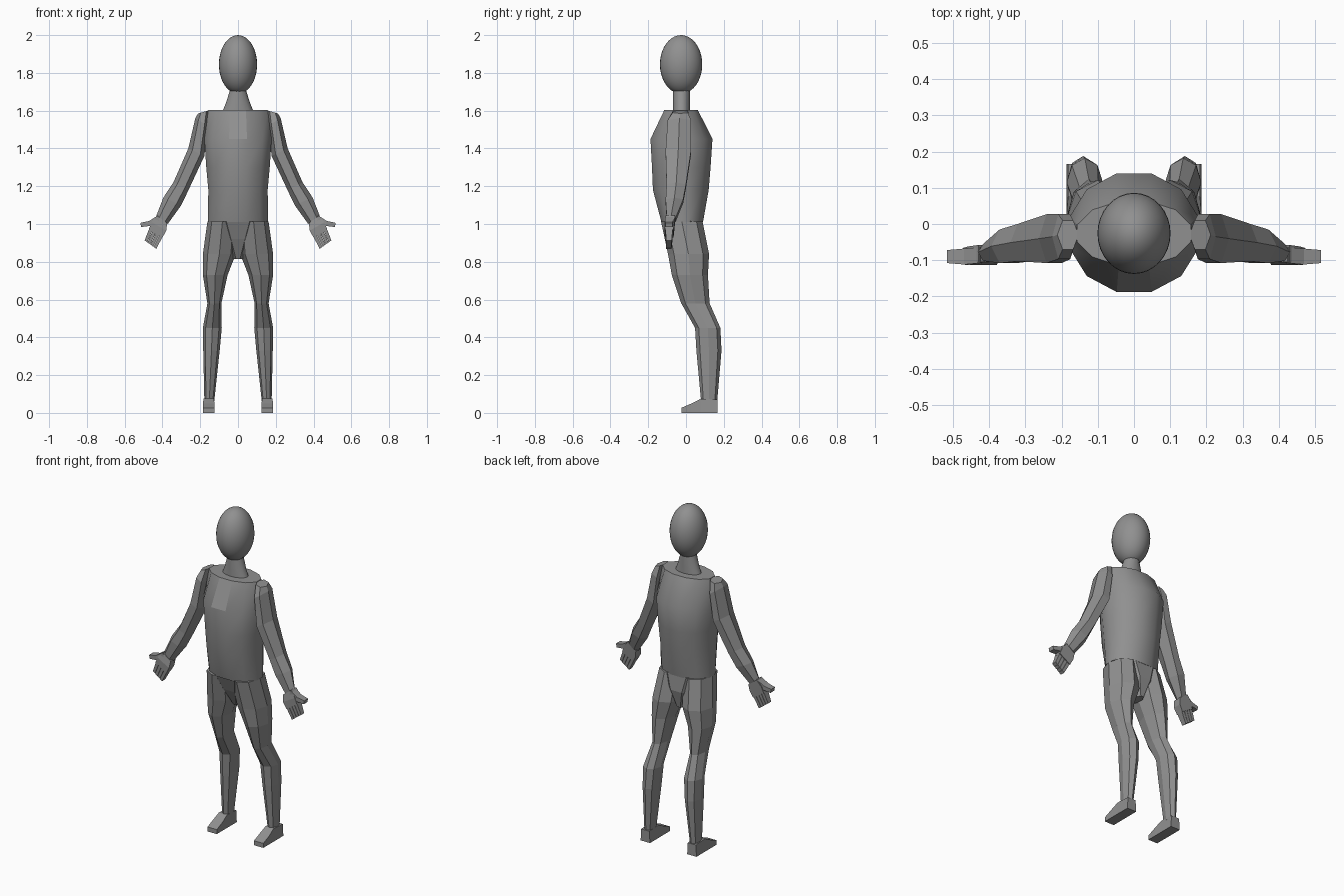
import bpy, bmesh, math

if "Cube" in bpy.data.objects:
    bpy.data.objects.remove(bpy.data.objects["Cube"])

grey = bpy.data.materials.new("plain_grey")
grey.diffuse_color = (0.28, 0.28, 0.28, 1)
grey.use_nodes = True
grey.node_tree.nodes["Principled BSDF"].inputs["Base Color"].default_value = grey.diffuse_color


def loft(name, rings, mirror=False, smooth=None):
    """Skin a list of equal-length point rings and cap both ends."""
    bm = bmesh.new()
    rows = [[bm.verts.new(p) for p in r] for r in rings]
    n = len(rows[0])
    for a, b in zip(rows, rows[1:]):
        for i in range(n):
            j = (i + 1) % n
            bm.faces.new((a[i], a[j], b[j], b[i]))
    bm.faces.new(rows[0])
    bm.faces.new(rows[-1])
    bmesh.ops.recalc_face_normals(bm, faces=bm.faces)
    me = bpy.data.meshes.new(name)
    bm.to_mesh(me)
    bm.free()
    me.materials.append(grey)
    ob = bpy.data.objects.new(name, me)
    bpy.context.collection.objects.link(ob)
    if mirror:
        ob.modifiers.new("mirror", 'MIRROR').use_clip = True
    if smooth:
        bpy.ops.object.select_all(action='DESELECT')
        ob.select_set(True)
        bpy.context.view_layer.objects.active = ob
        bpy.ops.object.shade_smooth_by_angle(angle=math.radians(smooth))
    return ob


def section(inner, outer, y0, y1, n, offset=0.0):
    """Ring of n points spanning inner to outer (x, z) and y0 to y1."""
    ang = [2 * math.pi * (i + offset) / n for i in range(n)]
    cm, sm = max(map(math.cos, ang)), max(map(math.sin, ang))
    ring = []
    for a in ang:
        u, v = 0.5 + 0.5 * math.cos(a) / cm, 0.5 + 0.5 * math.sin(a) / sm
        ring.append((inner[0] + (outer[0] - inner[0]) * u,
                     y0 + (y1 - y0) * v,
                     inner[1] + (outer[1] - inner[1]) * u))
    return ring


def level(z, x0, x1, y0, y1, n, offset=0.0):
    return section((x0, z), (x1, z), y0, y1, n, offset)


# head
bpy.ops.mesh.primitive_uv_sphere_add(segments=32, ring_count=20, radius=1,
                                     location=(0, -0.026, 1.845))
head = bpy.context.object
head.name = "head"
head.scale = (0.101, 0.112, 0.155)
head.data.materials.append(grey)
bpy.ops.object.shade_smooth()

# neck
loft("neck", [level(z, -w, w, -0.07, 0.022, 16)
              for z, w in ((1.59, 0.085), (1.64, 0.064), (1.71, 0.042))], smooth=40)

# torso, with one flat panel on the upper chest
torso = loft("torso", [level(z, -w, w, y0, y1, 12, 0.5) for z, w, y0, y1 in (
    (1.01, 0.16, -0.13, 0.09), (1.18, 0.157, -0.175, 0.12),
    (1.30, 0.168, -0.18, 0.13), (1.45, 0.178, -0.188, 0.14),
    (1.603, 0.157, -0.115, 0.063))], smooth=36)
for f in torso.data.polygons:
    if f.normal.y < -0.8 and f.center.z > 1.45 and abs(f.center.x) < 0.01:
        f.use_smooth = False

# pelvis wedge between the legs
loft("pelvis", [level(1.015, -0.15, 0.15, -0.125, 0.088, 8, 0.5),
                level(0.92, -0.09, 0.09, -0.085, 0.095, 8, 0.5),
                level(0.815, -0.025, 0.025, -0.03, 0.07, 8, 0.5)])

# legs
loft("legs", [level(z, x0, x1, y0, y1, 8) for z, x0, x1, y0, y1 in (
    (1.012, 0.003, 0.162, -0.132, 0.088), (0.84, 0.012, 0.186, -0.095, 0.122),
    (0.73, 0.055, 0.186, -0.075, 0.116), (0.58, 0.088, 0.162, -0.025, 0.125),
    (0.45, 0.086, 0.186, 0.048, 0.182), (0.33, 0.097, 0.184, 0.055, 0.188),
    (0.06, 0.126, 0.178, 0.08, 0.165))], mirror=True)

# feet
loft("feet", [[(0.124, y, 0), (0.186, y, 0), (0.186 - i, y, h), (0.124 + i, y, h)]
              for y, h, i in ((0.166, 0.07, 0.004), (0.078, 0.075, 0.004),
                              (0.03, 0.05, 0.0), (-0.025, 0.027, 0.0))], mirror=True)

# arms: inner x, z, outer x, z, front y, back y
loft("arms", [section((a, b), (c, d), y0, y1, 6) for a, b, c, d, y0, y1 in (
    (0.153, 1.602, 0.212, 1.585, -0.07, 0.01),
    (0.160, 1.52, 0.226, 1.56, -0.097, 0.027),
    (0.178, 1.36, 0.263, 1.40, -0.108, 0.027),
    (0.262, 1.18, 0.342, 1.22, -0.103, 0.0),
    (0.300, 1.10, 0.395, 1.14, -0.108, -0.015),
    (0.372, 1.00, 0.432, 1.045, -0.102, -0.055))], mirror=True)


def slab(inner, outer, y0, y1):
    return [(inner[0], y0, inner[1]), (outer[0], y0, outer[1]),
            (outer[0], y1, outer[1]), (inner[0], y1, inner[1])]


# palms
loft("palms", [slab((0.375, 1.005), (0.430, 1.045), -0.105, -0.058),
               slab((0.380, 0.965), (0.458, 1.01), -0.114, -0.062),
               slab((0.400, 0.928), (0.472, 0.972), -0.112, -0.066)], mirror=True)


# four fingers side by side
def between(p, q, t):
    return (p[0] + (q[0] - p[0]) * t, p[1] + (q[1] - p[1]) * t)


for k in range(4):
    t0, t1 = k / 4 + 0.012, (k + 1) / 4 - 0.012
    root, tip = ((0.398, 0.932), (0.471, 0.976)), ((0.432, 0.868), (0.495, 0.914))
    loft("fingers_%d" % (k + 1),
         [slab(between(*root, t0), between(*root, t1), -0.109, -0.07),
          slab(between(*tip, t0), between(*tip, t1), -0.105, -0.076)], mirror=True)

# thumbs
loft("thumbs", [slab((0.415, 1.0), (0.425, 1.045), -0.108, -0.064),
                slab((0.462, 0.99), (0.470, 1.016), -0.112, -0.068),
                slab((0.513, 0.984), (0.517, 1.006), -0.108, -0.072)], mirror=True)
